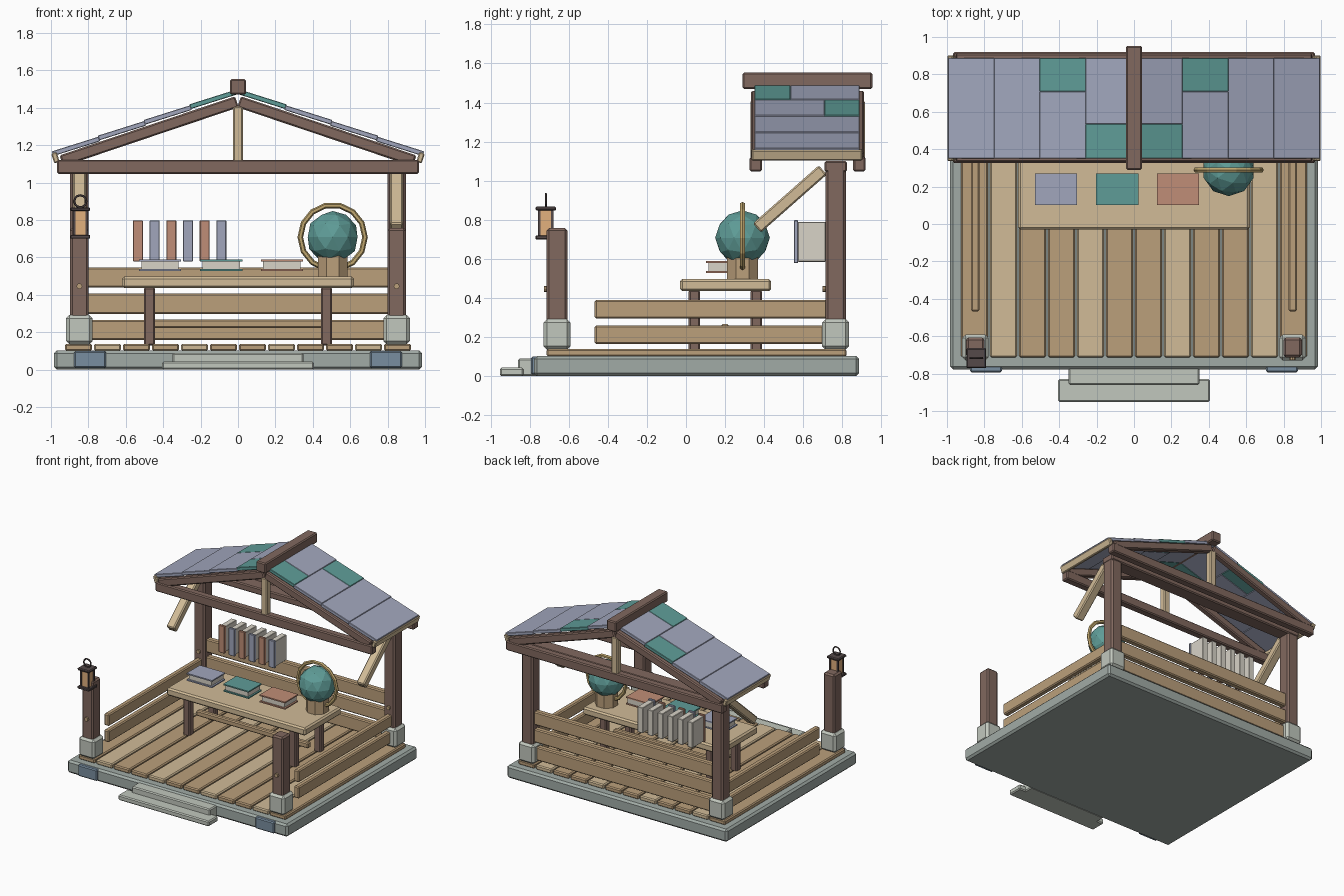
import bpy
from math import radians, pi, cos, sin, atan2, hypot

if "Cube" in bpy.data.objects:
    bpy.data.objects.remove(bpy.data.objects["Cube"])


def mat(name, r, g, b):
    m = bpy.data.materials.new(name)
    m.diffuse_color = [(c / 255) ** 2.2 for c in (r, g, b)] + [1]
    m.use_nodes = True
    m.node_tree.nodes["Principled BSDF"].inputs["Base Color"].default_value = m.diffuse_color
    return m


DARK = mat("dark_wood", 128, 104, 95)
TAN = mat("tan_wood", 186, 158, 122)
LIGHT = mat("light_wood", 208, 186, 150)
STONE = mat("stone", 160, 170, 165)
PALE = mat("pale_stone", 192, 198, 188)
BLUE = mat("blue_stone", 120, 140, 158)
SLATE = mat("slate", 160, 165, 187)
TEAL = mat("teal", 95, 155, 150)
RUST = mat("rust", 190, 140, 118)
PAPER = mat("paper", 215, 210, 198)
GLOW = mat("lantern_glow", 225, 175, 125)
BRASS = mat("brass", 190, 165, 110)
IRON = mat("iron", 85, 75, 75)


def finish(o, name, m, bevel=0):
    o.name = name
    o.data.materials.append(m)
    if bevel:
        b = o.modifiers.new("bevel", "BEVEL")
        b.width, b.segments = bevel, 1
    return o


def box(name, x, y, z, m, bevel=0.008, rot=(0, 0, 0)):
    """Box from (min, max) ranges on each axis, rotated about its centre."""
    bpy.ops.mesh.primitive_cube_add(size=1, location=[(a + b) / 2 for a, b in (x, y, z)], rotation=rot)
    o = bpy.context.object
    o.scale = [b - a for a, b in (x, y, z)]
    bpy.ops.object.transform_apply(location=False, rotation=False, scale=True)
    return finish(o, name, m, bevel)


def span(c, w):
    return (c - w / 2, c + w / 2)


def torus(name, loc, R, r, seg, m):
    bpy.ops.mesh.primitive_torus_add(location=loc, rotation=(pi / 2, 0, 0), major_radius=R,
                                     minor_radius=r, major_segments=seg, minor_segments=6)
    return finish(bpy.context.object, name, m)


# stone foundation, steps and corner patches
box("foundation", (-0.983, 0.983), (-0.777, 0.886), (0, 0.102), STONE, 0.015)
box("lower_step", (-0.405, 0.405), (-0.952, -0.83), (0, 0.043), PALE)
box("upper_step", (-0.35, 0.35), (-0.86, -0.76), (0, 0.09), PALE)

# deck planks
for i in range(12):
    box("deck_plank", span((i - 5.5) * 0.155, 0.143), (-0.713, 0.822), (0.10, 0.138),
        LIGHT if i % 3 == 1 else TAN)

for s in (-1, 1):
    px = s * 0.848
    box("foundation_patch", span(s * 0.791, 0.17), (-0.793, -0.74), (0.008, 0.1), BLUE)
    # posts with stone feet and pegs
    for tag, y, top in (("front", -0.66, 0.757), ("back", 0.766, 1.1)):
        box(tag + "_post", span(px, 0.1), span(y, 0.105), (0.13, top), DARK, 0.012)
        box(tag + "_post_foot", span(px, 0.142), span(y, 0.138), (0.135, 0.292), PALE, 0.018)
        bpy.ops.mesh.primitive_cylinder_add(vertices=8, radius=0.016, depth=0.03,
                                            location=(px, y - 0.052, 0.446), rotation=(pi / 2, 0, 0))
        finish(bpy.context.object, tag + "_peg", TAN)
    # side rails
    for z in (0.212, 0.343):
        box("side_rail", span(px, 0.045), (-0.467, 0.73), span(z, 0.095), TAN)
    # slanted brace in front of the back post
    (y0, z0), (y1, z1) = (0.363, 0.758), (0.70, 1.055)
    box("brace", span(px, 0.07), span((y0 + y1) / 2, hypot(y1 - y0, z1 - z0)), span((z0 + z1) / 2, 0.062),
        LIGHT, rot=(atan2(z1 - z0, y1 - y0), 0, 0))

# back rails
for z in (0.212, 0.352, 0.493):
    box("back_rail", (-0.81, 0.81), span(0.766, 0.05), span(z, 0.108), TAN)

# roof trusses
box("post_tie_beam", (-0.9, 0.9), span(0.766, 0.115), (1.045, 1.1), DARK)
for y in (0.357, 0.887):
    box("tie_beam", (-0.968, 0.968), span(y, 0.063), (1.047, 1.122), DARK)
    box("king_post", span(0, 0.056), span(y, 0.056), (1.11, 1.41), LIGHT)
    for s in (-1, 1):
        a = radians(18.6)
        box("rafter", span(s * 0.475, 0.99), span(y, 0.05), span(1.434 - 0.475 * 0.337, 0.062),
            DARK, rot=(0, s * a, 0))

# roof courses, ridge and eave boards
box("ridge_beam", span(0, 0.086), (0.289, 0.953), (1.47, 1.553), DARK)
for s in (-1, 1):
    for i in range(4):
        x = 0.131 + i * 0.245
        parts = {0: ((0.35, 0.534, TEAL), (0.534, 0.888, SLATE)),
                 1: ((0.35, 0.709, SLATE), (0.709, 0.888, TEAL))}.get(i, ((0.35, 0.888, SLATE),))
        for ya, yb, m in parts:
            box("roof_tile", span(s * x, 0.262), (ya, yb), span(1.49 - 0.342 * x, 0.026), m, 0.003,
                (0, s * radians(17.5), 0))
    box("eave_board", span(s * 0.976, 0.03), (0.336, 0.902), span(1.133, 0.055), LIGHT, 0.006,
        (0, s * radians(18), 0))

# table
box("table_top", (-0.62, 0.62), (-0.03, 0.436), (0.435, 0.497), LIGHT, 0.012)
for x in (-0.473, 0.473):
    for y in (0.043, 0.36):
        box("table_leg", span(x, 0.058), span(y, 0.058), (0.13, 0.44), DARK)
box("table_stretcher", (-0.5, 0.5), span(0.2, 0.04), (0.222, 0.267), TAN)

# books lying over the table
for x, m in ((-0.417, SLATE), (-0.09, TEAL), (0.235, RUST)):
    for z in (0.533, 0.584):
        box("flat_book_cover", span(x, 0.226), span(0.186, 0.168), span(z, 0.01), m, 0)
    box("flat_book_pages", span(x, 0.2), span(0.19, 0.15), (0.536, 0.58), PAPER, 0)

# row of upright books
for i in range(6):
    x = -0.535 + i * 0.0892
    box("book_spine", span(x, 0.053), (0.553, 0.574), (0.578, 0.798), SLATE if i % 2 else RUST, 0.003)
    box("book_pages", span(x, 0.046), (0.572, 0.713), (0.585, 0.79), PAPER, 0.003)

# globe on a stand
bpy.ops.mesh.primitive_cylinder_add(vertices=8, radius=0.086, depth=0.125, location=(0.506, 0.289, 0.556),
                                    rotation=(0, 0, pi / 8))
finish(bpy.context.object, "globe_stand", TAN)
bpy.ops.mesh.primitive_ico_sphere_add(subdivisions=2, radius=0.14, location=(0.506, 0.289, 0.708))
finish(bpy.context.object, "globe", TEAL)
torus("globe_ring", (0.506, 0.289, 0.708), 0.173, 0.015, 14, BRASS)

# lantern on the left front post
lx, ly = -0.843, -0.717
box("lantern_base", span(lx, 0.106), span(ly, 0.106), (0.70, 0.72), IRON, 0.004)
box("lantern_glass", span(lx, 0.065), span(ly, 0.065), (0.715, 0.855), GLOW, 0)
box("lantern_cap", span(lx, 0.106), span(ly, 0.106), (0.847, 0.867), IRON, 0.006)
for i in (-1, 1):
    for j in (-1, 1):
        box("lantern_bar", span(lx + i * 0.033, 0.012), span(ly + j * 0.033, 0.012), (0.71, 0.855), IRON, 0)
torus("lantern_handle", (lx, ly, 0.9), 0.032, 0.006, 12, IRON)
